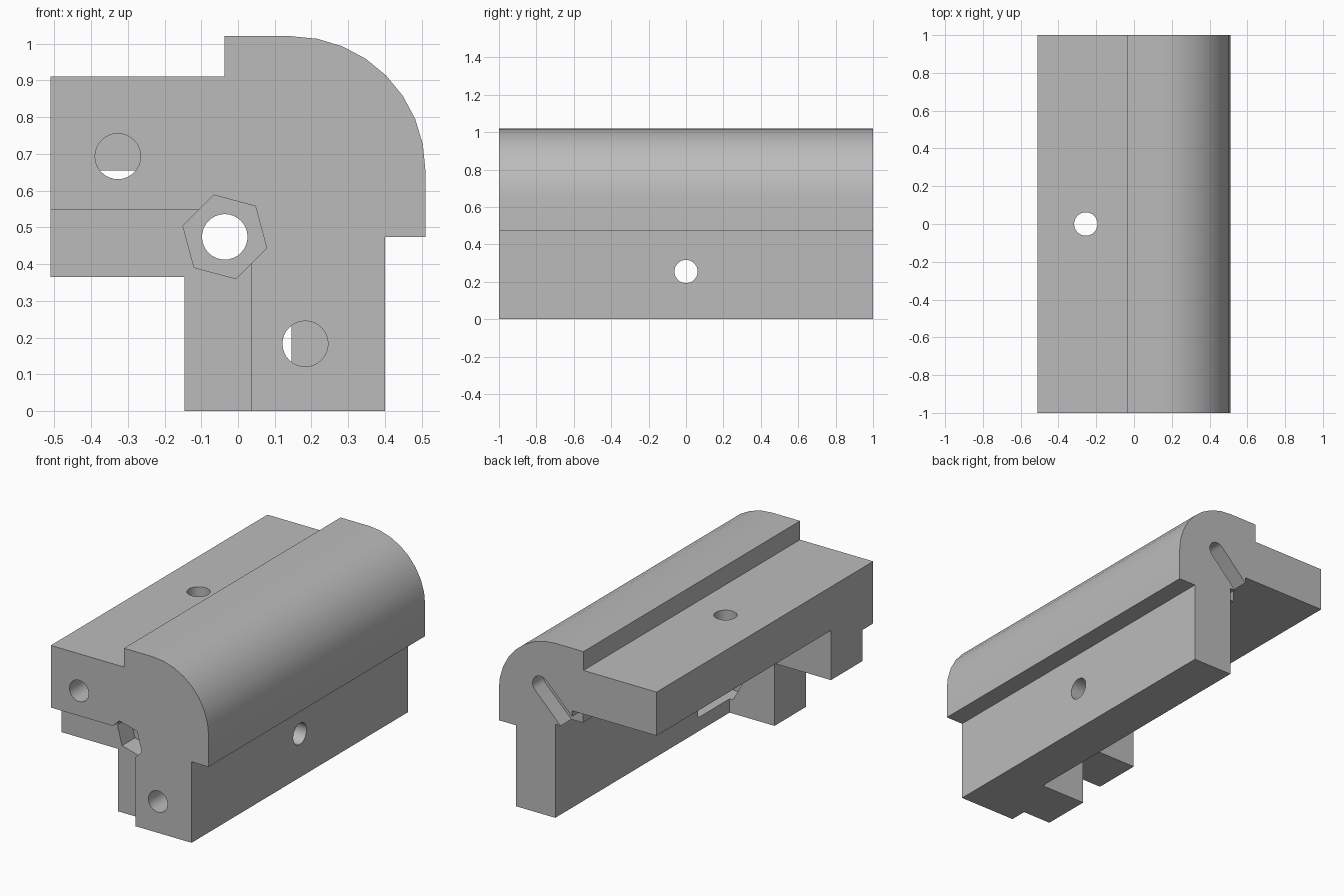
import bpy, bmesh
from math import cos, sin, pi, radians

cube = bpy.data.objects.get("Cube")
if cube:
    bpy.data.objects.remove(cube, do_unlink=True)

grey = bpy.data.materials.new("plain grey")
grey.use_nodes = True
tone = (0.5, 0.5, 0.5, 1)
grey.diffuse_color = tone
grey.node_tree.nodes["Principled BSDF"].inputs["Base Color"].default_value = tone

S = 0.51          # the section is symmetric about the line z = x + S
HOLE = 0.062


def flip(p):
    """Reflect a section point across the diagonal."""
    return (p[1] - S, p[0] + S)


def ring(c, r, n, turn=0.0, arc=360):
    steps = n if arc == 360 else n + 1
    return [(c[0] + r * cos(radians(turn + arc * i / n)),
             c[1] + r * sin(radians(turn + arc * i / n))) for i in range(steps)]


def prism(name, points, start, end, axis="y"):
    """Extrude a 2D outline along an axis."""
    place = {"x": lambda a, b, t: (t, a, b),
             "y": lambda a, b, t: (a, t, b),
             "z": lambda a, b, t: (a, b, t)}[axis]
    bm = bmesh.new()
    low = [bm.verts.new(place(a, b, start)) for a, b in points]
    high = [bm.verts.new(place(a, b, end)) for a, b in points]
    bm.faces.new(low)
    bm.faces.new(high)
    n = len(points)
    for i in range(n):
        j = (i + 1) % n
        bm.faces.new((low[i], low[j], high[j], high[i]))
    bmesh.ops.recalc_face_normals(bm, faces=bm.faces)
    mesh = bpy.data.meshes.new(name)
    bm.to_mesh(mesh)
    bm.free()
    obj = bpy.data.objects.new(name, mesh)
    bpy.context.collection.objects.link(obj)
    mesh.materials.append(grey)
    return obj


# Angle bracket with rounded outer corner and full-depth arms
half = [(-S, 0.365), (-S, 0.91), (-0.037, 0.91), (-0.037, 2 * S)]
corner = ring((0.145, 0.655), 0.365, 8, 90, -90)
outline = half + corner + [flip(p) for p in reversed(half)] + [(-0.145, 0.365)]
bracket = prism("corner_bracket", outline, -1, 1)

cutters = []


def cut(*args):
    cutters.append(prism(*args))


# Inner relief: shallow front lip, long thin arms with a filled inner corner
cut("front_relief", [(-1, -1), (0.037, -1), (0.037, 0.547), (-1, 0.547)], -1.5, -0.9)
cut("rear_relief", [(-1, -1), (0.145, -1), (0.145, 0.547), (0.037, 0.547),
                    (0.037, 0.655), (-1, 0.655)], -0.61, 1.5)

# Lengthwise bolt holes, each with a hexagonal nut pocket behind it
low = (0.183, 0.183)
for name, centre, turn in (("lower", low, 0), ("upper", flip(low), 30)):
    cut(name + "_bolt_hole", ring(centre, HOLE, 32), -1.2, -0.6)
    cut(name + "_nut_pocket", ring(centre, 0.118, 6, turn), -0.71, -0.32)

# Central bolt hole with its nut pocket on the front
middle = (-0.036, 0.474)
cut("central_hole", ring(middle, HOLE, 32), -1.2, -0.5)
cut("central_nut_pocket", ring(middle, 0.118, 6, 45), -1.2, -0.78)

# Cross holes through each arm
cut("side_hole", ring((0, 0.255), HOLE, 32), 0.05, 0.6, "x")
cut("top_hole", ring((-0.255, 0), HOLE, 32), 0.5, 1.2, "z")

# Rounded diagonal slot in the rear end
slot = ring((0.24, 0.75), 0.052, 12, -45, 180)
slot += [(x - 0.3, z - 0.3) for x, z in (slot[-1], slot[0])]
cut("diagonal_slot", slot, 0.9, 1.2)

bpy.context.view_layer.objects.active = bracket
for cutter in cutters:
    cutter.hide_render = True
    mod = bracket.modifiers.new(cutter.name, "BOOLEAN")
    mod.operation = "DIFFERENCE"
    mod.solver = "EXACT"
    mod.object = cutter
    bpy.ops.object.modifier_apply(modifier=mod.name)
    bpy.data.objects.remove(cutter, do_unlink=True)

# Smooth the round surfaces, keep corners crisp
bpy.ops.object.select_all(action="DESELECT")
bracket.select_set(True)
bpy.ops.object.shade_smooth_by_angle(angle=radians(30))
